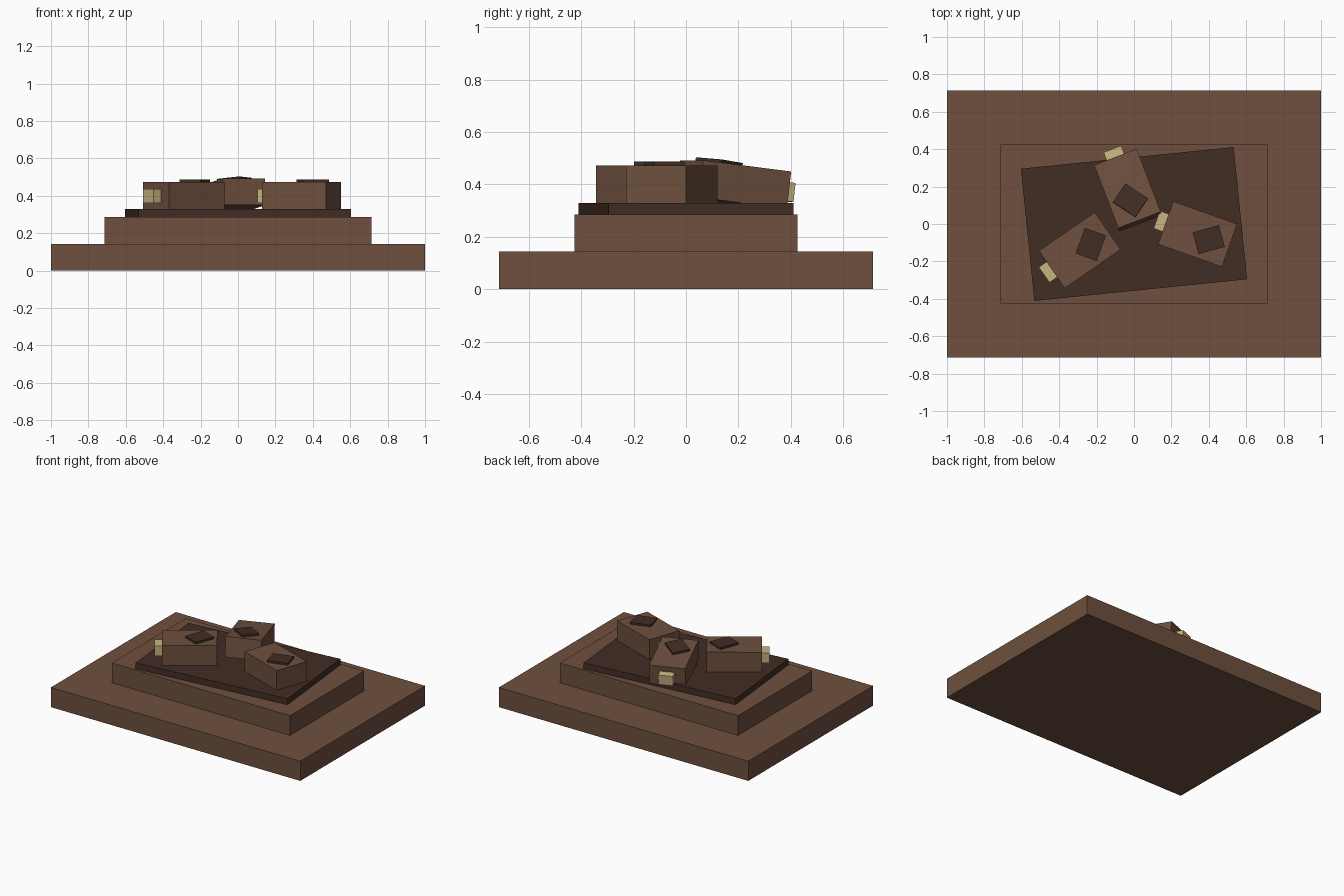
import bpy
from math import radians
from mathutils import Matrix, Vector

cube = bpy.data.objects.get("Cube")
if cube:
    bpy.data.objects.remove(cube, do_unlink=True)


def material(name, srgb):
    # sRGB bytes to linear colour
    col = [(((c / 255) + 0.055) / 1.055) ** 2.4 for c in srgb] + [1]
    m = bpy.data.materials.new(name)
    m.use_nodes = True
    m.diffuse_color = col
    m.node_tree.nodes["Principled BSDF"].inputs["Base Color"].default_value = col
    return m


brown = material("brown", (110, 80, 62))
dark = material("dark brown", (66, 45, 36))
tan = material("pale tan", (200, 180, 128))


def box(name, size, mat, centre, turn=0, frame=Matrix()):
    bpy.ops.mesh.primitive_cube_add(size=1)
    ob = bpy.context.object
    ob.name = name
    ob.data.materials.append(mat)
    ob.data.transform(Matrix.Diagonal((*size, 1)))
    ob.matrix_world = (frame @ Matrix.Translation(Vector(centre))
                       @ Matrix.Rotation(radians(turn), 4, "Z"))
    return ob


# Stepped base
box("lower_step", (2, 1.43, 0.143), brown, (0, 0, 0.0715))
box("upper_step", (1.43, 0.85, 0.143), brown, (0, 0, 0.2145))
box("turned_slab", (1.143, 0.71, 0.044), dark, (0, 0, 0.308), 5.8)


# Block with a turned plate on top and a pale tab on one end
def block(name, centre, turn, tilt=0):
    frame = (Matrix.Translation(Vector(centre))
             @ Matrix.Rotation(radians(turn), 4, "Z")
             @ Matrix.Rotation(radians(tilt), 4, "Y"))
    box(name + "_block", (0.363, 0.243, 0.143), brown, (0, 0, 0), 0, frame)
    box(name + "_top_plate", (0.145, 0.12, 0.014), dark, (0.066, -0.008, 0.0785), 35, frame)
    box(name + "_end_tab", (0.06, 0.1, 0.073), tan, (-0.202, 0, -0.003), 0, frame)


block("right", (-0.29, -0.14, 0.4015), 34.7)
block("left", (0.34, -0.054, 0.4015), -19.5)
block("back", (-0.032, 0.182, 0.4), -69, -6.8)
